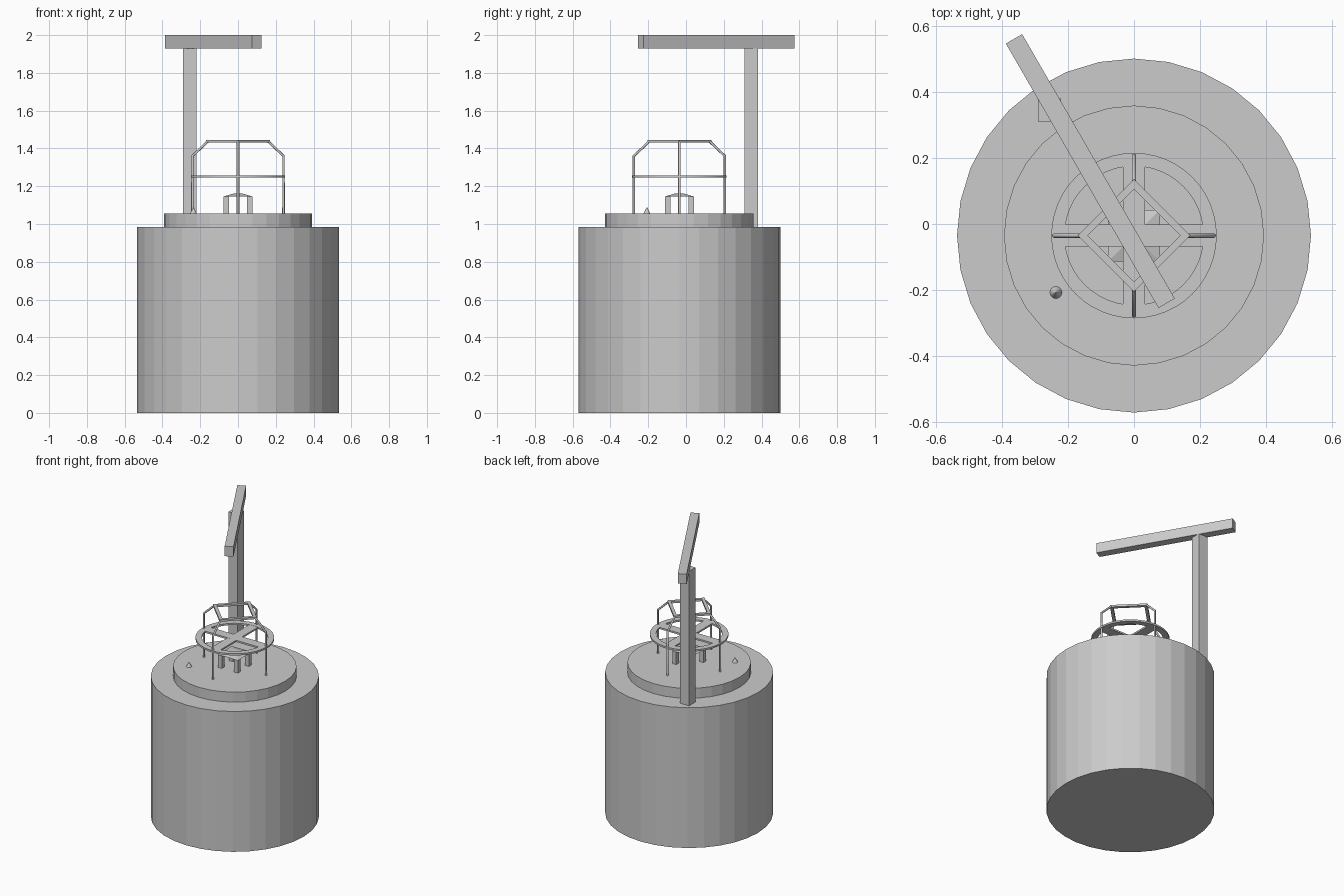
import bpy, bmesh, math
from mathutils import Matrix, Vector

if "Cube" in bpy.data.objects:
    bpy.data.objects.remove(bpy.data.objects["Cube"])

CY = -0.035  # the round parts share this centre in y

grey = bpy.data.materials.new("plain grey")
grey.diffuse_color = (0.6, 0.6, 0.6, 1)
grey.use_nodes = True
grey.node_tree.nodes["Principled BSDF"].inputs["Base Color"].default_value = grey.diffuse_color


def finish(name, bm):
    bmesh.ops.recalc_face_normals(bm, faces=bm.faces)
    me = bpy.data.meshes.new(name)
    bm.to_mesh(me)
    bm.free()
    me.materials.append(grey)
    ob = bpy.data.objects.new(name, me)
    bpy.context.collection.objects.link(ob)
    return ob


def box(name, centre, size, turn=0.0):
    bm = bmesh.new()
    m = (Matrix.Translation(centre) @ Matrix.Rotation(turn, 4, 'Z')
         @ Matrix.Diagonal((*size, 1)))
    bmesh.ops.create_cube(bm, size=1, matrix=m)
    return finish(name, bm)


def cone(name, x, y, z0, z1, r0, r1, sides, turn=0.0):
    bm = bmesh.new()
    m = Matrix.Translation((x, y, (z0 + z1) / 2)) @ Matrix.Rotation(turn, 4, 'Z')
    bmesh.ops.create_cone(bm, cap_ends=True, segments=sides, radius1=r0,
                          radius2=r1, depth=z1 - z0, matrix=m)
    return finish(name, bm)


def ring(name, inner, outer, z0, z1, sides):
    bm = bmesh.new()
    profile = [(inner, z0), (outer, z0), (outer, z1), (inner, z1)]
    loops = []
    for i in range(sides):
        a = 2 * math.pi * i / sides
        loops.append([bm.verts.new((r * math.cos(a), CY + r * math.sin(a), z))
                      for r, z in profile])
    for i in range(sides):
        p, q = loops[i], loops[(i + 1) % sides]
        for k in range(4):
            n = (k + 1) % 4
            bm.faces.new((p[k], q[k], q[n], p[n]))
    return finish(name, bm)


def tube(name, points, radius):
    cu = bpy.data.curves.new(name, 'CURVE')
    cu.dimensions = '3D'
    cu.bevel_depth = radius
    cu.bevel_resolution = 2
    cu.use_fill_caps = True
    sp = cu.splines.new('POLY')
    sp.points.add(len(points) - 1)
    for p, co in zip(sp.points, points):
        p.co = (*co, 1)
    cu.materials.append(grey)
    ob = bpy.data.objects.new(name, cu)
    bpy.context.collection.objects.link(ob)


# body and lid
cone("tank", 0, CY, 0, 0.985, 0.535, 0.535, 32)
cone("lid", 0, CY, 0.985, 1.055, 0.393, 0.393, 32)

# lifting arm
box("arm_post", (-0.255, 0.345, 1.4575), (0.07, 0.07, 0.945))
box("arm_beam", (-0.132, 0.16, 1.965), (0.923, 0.057, 0.07), math.radians(-60))

# cage: ring with cross, bent rods, square top frame
ring("cage_ring", 0.21, 0.25, 1.246, 1.258, 48)
box("cross_bar_x", (0, CY, 1.252), (0.424, 0.067, 0.012))
box("cross_bar_y", (0, CY, 1.252), (0.067, 0.424, 0.0115))
for i in range(4):
    a = i * math.pi / 2
    c, s = math.cos(a), math.sin(a)
    tube(f"cage_rod_{i}", [(r * c, CY + r * s, z) for r, z in
                           ((0.241, 1.05), (0.241, 1.36), (0.16, 1.437))], 0.0068)
    b = a + math.pi / 4
    d = 0.155 * math.cos(math.pi / 4)
    box(f"top_frame_bar_{i}", (d * math.cos(b), CY + d * math.sin(b), 1.4375),
        (0.021, 2 * d + 0.021, 0.014), b)

# small stand under the ring: four legs and a shallow hipped roof
for sx in (-1, 1):
    for sy in (-1, 1):
        box(f"stand_leg_{sx}_{sy}", (sx * 0.062, CY + sy * 0.062, 1.1),
            (0.03, 0.03, 0.09))
cone("stand_roof", 0, CY, 1.145, 1.162, 0.078 * math.sqrt(2), 0.03, 4, math.pi / 4)

# little cone on the lid
cone("lid_cone", -0.236, -0.207, 1.055, 1.09, 0.018, 0, 24)
